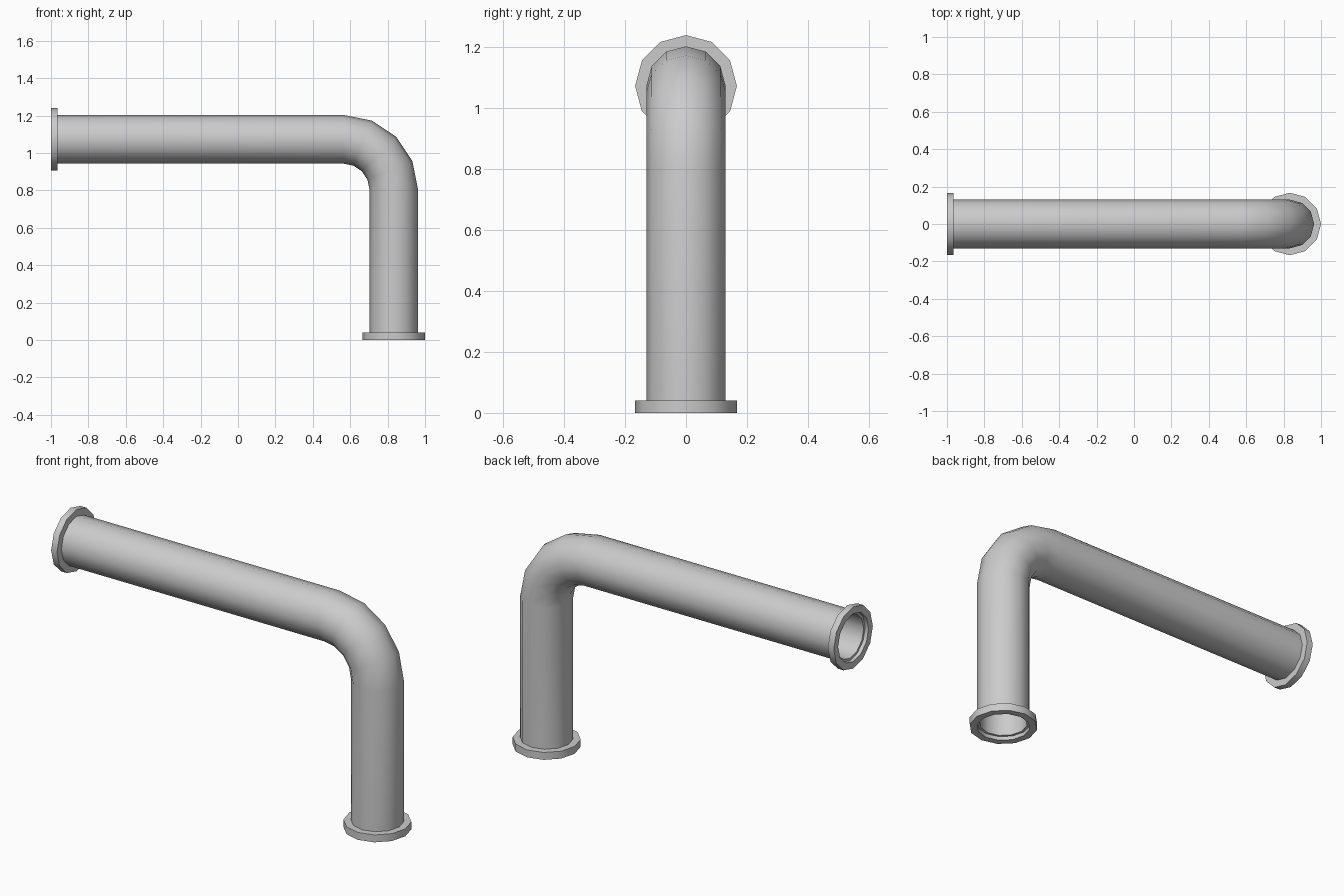
import bpy, bmesh, math
from mathutils import Vector

cube = bpy.data.objects.get("Cube")
if cube:
    bpy.data.objects.remove(cube, do_unlink=True)

SIDES = 12
PIPE_R, BORE_R, FLANGE_R = 0.13, 0.117, 0.167
AXIS_X, AXIS_Z = 0.833, 1.073   # centre lines of the upright and level runs
BEND_R, BEND_STEPS = 0.27, 4

grey = bpy.data.materials.new("pipe_grey")
grey.use_nodes = True
colour = (0.6, 0.6, 0.6, 1.0)
grey.diffuse_color = colour
grey.node_tree.nodes["Principled BSDF"].inputs["Base Color"].default_value = colour


def ring(bm, station, radius):
    """Circle of vertices around the path; angle 0 runs along +x, 90 runs down."""
    x, z, angle = station
    outward = Vector((math.sin(angle), 0, math.cos(angle)))
    side = Vector((0, 1, 0))
    verts = []
    for i in range(SIDES):
        a = math.tau * i / SIDES
        offset = side * math.cos(a) + outward * math.sin(a)
        verts.append(bm.verts.new(Vector((x, 0, z)) + offset * radius))
    return verts


def hollow_tube(name, stations, outer, inner):
    """Outer skin one way, bore back again, closed into an annular wall."""
    bm = bmesh.new()
    loops = [ring(bm, s, outer) for s in stations]
    loops += [ring(bm, s, inner) for s in reversed(stations)]
    for k, a in enumerate(loops):
        b = loops[(k + 1) % len(loops)]
        for i in range(SIDES):
            j = (i + 1) % SIDES
            bm.faces.new((a[i], a[j], b[j], b[i]))
    bmesh.ops.recalc_face_normals(bm, faces=bm.faces)
    mesh = bpy.data.meshes.new(name)
    bm.to_mesh(mesh)
    bm.free()
    mesh.materials.append(grey)
    obj = bpy.data.objects.new(name, mesh)
    bpy.context.collection.objects.link(obj)
    bpy.ops.object.select_all(action="DESELECT")
    obj.select_set(True)
    bpy.context.view_layer.objects.active = obj
    bpy.ops.object.shade_smooth_by_angle(angle=math.radians(40))
    return obj


# Pipe: level run, quarter bend, upright run; ends recessed in the flanges
down = math.pi / 2
path = [(-0.98, AXIS_Z, 0)]
for k in range(BEND_STEPS + 1):
    t = down * k / BEND_STEPS
    path.append((AXIS_X - BEND_R + BEND_R * math.sin(t),
                 AXIS_Z - BEND_R + BEND_R * math.cos(t), t))
path.append((AXIS_X, 0.02, down))
hollow_tube("bent_pipe", path, PIPE_R, BORE_R)

# Flanges at both open ends
hollow_tube("side_flange", [(-1.0, AXIS_Z, 0), (-0.965, AXIS_Z, 0)], FLANGE_R, PIPE_R)
hollow_tube("bottom_flange", [(AXIS_X, 0.04, down), (AXIS_X, 0, down)], FLANGE_R, PIPE_R)
